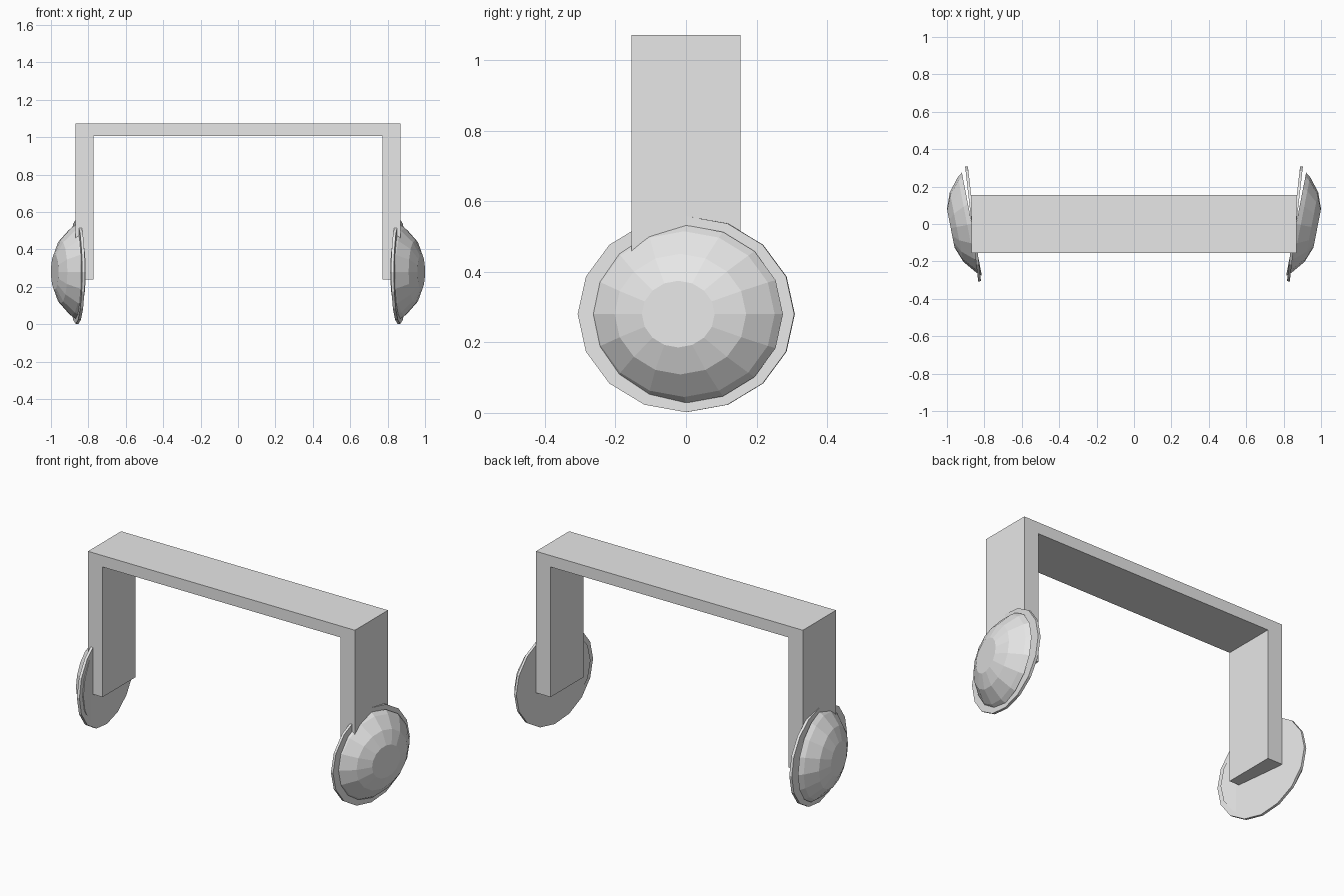
import bpy, bmesh, math
from mathutils import Matrix

if "Cube" in bpy.data.objects:
    bpy.data.objects.remove(bpy.data.objects["Cube"])

grey = bpy.data.materials.new("light_grey")
grey.diffuse_color = (0.8, 0.8, 0.8, 1)
grey.use_nodes = True
grey.node_tree.nodes["Principled BSDF"].inputs["Base Color"].default_value = grey.diffuse_color


def make_object(name, bm):
    bmesh.ops.recalc_face_normals(bm, faces=bm.faces)
    mesh = bpy.data.meshes.new(name)
    bm.to_mesh(mesh)
    bm.free()
    mesh.materials.append(grey)
    obj = bpy.data.objects.new(name, mesh)
    bpy.context.collection.objects.link(obj)


def lathe(name, profile, tilt, side, sides=16):
    """Closed oval shell along +x from (height, radius) rings, tilted and mirrored."""
    bm = bmesh.new()
    rings = []
    for h, r in profile:
        rings.append([bm.verts.new((h, r * math.cos(a), 0.9 * r * math.sin(a)))
                      for a in (2 * math.pi * i / sides for i in range(sides))])
    for lo, hi in zip(rings, rings[1:]):
        for i in range(sides):
            j = (i + 1) % sides
            bm.faces.new((lo[i], lo[j], hi[j], hi[i]))
    bm.faces.new(rings[0])
    bm.faces.new(rings[-1])
    bm.transform(Matrix.Translation((0.867, 0, 0.28)) @ Matrix.Rotation(math.radians(-tilt), 4, 'Z'))
    bm.transform(Matrix.Diagonal((side, 1, 1, 1)))
    make_object(name, bm)


# Square headband arch: outline extruded front to back
bm = bmesh.new()
outline = [(-0.868, 0.24), (-0.868, 1.072), (0.868, 1.072), (0.868, 0.24),
           (0.773, 0.24), (0.773, 1.005), (-0.773, 1.005), (-0.773, 0.24)]
face = bm.faces.new([bm.verts.new((x, -0.154, z)) for x, z in outline])
ext = bmesh.ops.extrude_face_region(bm, geom=[face])
bmesh.ops.translate(bm, vec=(0, 0.308, 0),
                    verts=[v for v in ext["geom"] if isinstance(v, bmesh.types.BMVert)])
make_object("headband", bm)

# Ear cups: flat oval pad with a faceted dome outside
for label, side in (("left", -1), ("right", 1)):
    lathe(label + "_ear_pad", [(-0.014, 0.309), (0.001, 0.309)], 6.5, side)
    lathe(label + "_ear_dome", [(0, 0.28), (0.025, 0.261), (0.083, 0.19), (0.115, 0.105)], 11, side)
